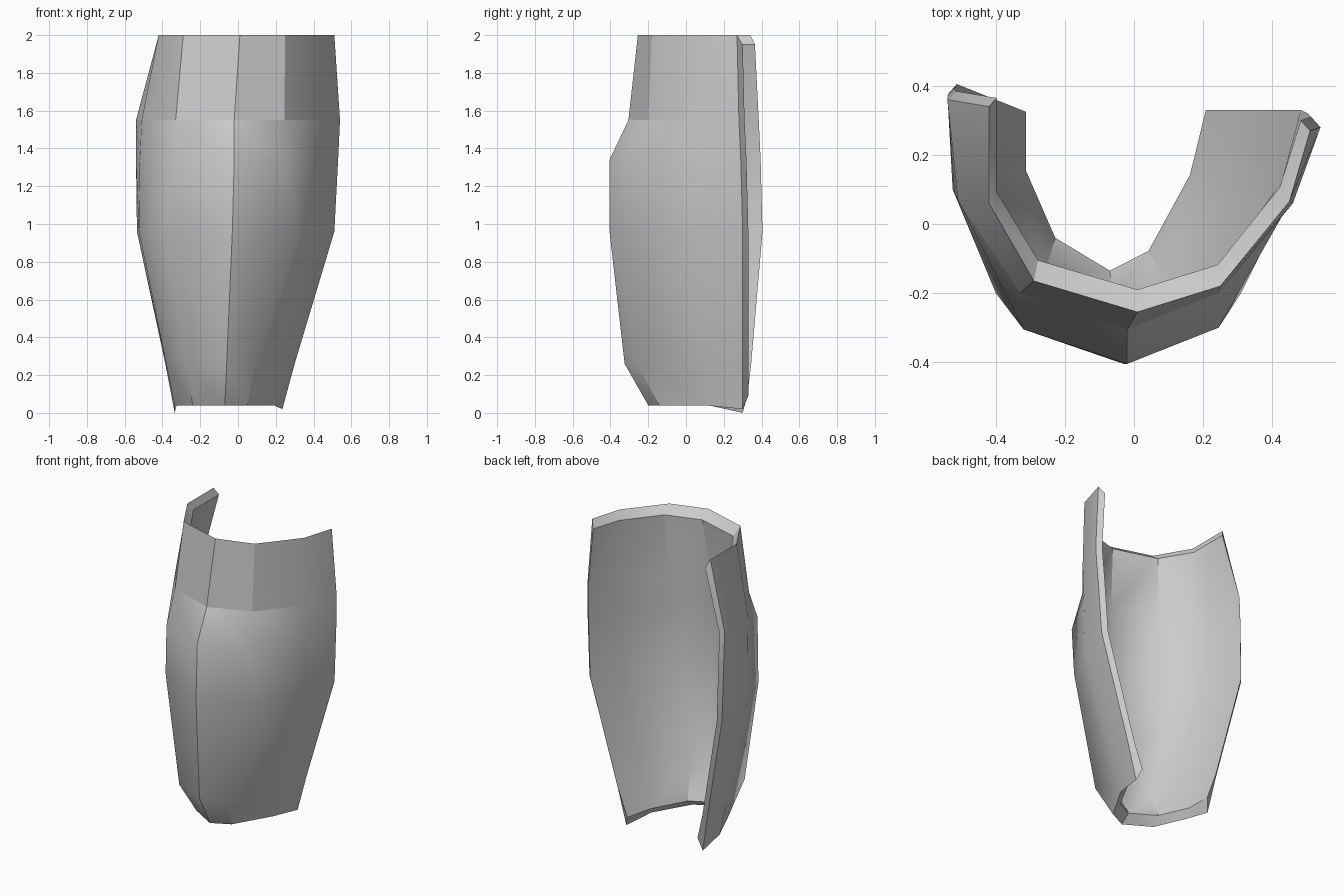
import bpy
import bmesh
import math

default_cube = bpy.data.objects.get("Cube")
if default_cube:
    bpy.data.objects.remove(default_cube, do_unlink=True)


def make_material(name, colour):
    material = bpy.data.materials.new(name)
    material.use_nodes = True
    material.diffuse_color = colour
    shader = material.node_tree.nodes["Principled BSDF"]
    shader.inputs["Base Color"].default_value = colour
    return material


# Outer cross-sections from top to bottom, each running from the
# right rear edge around the front ridge to the left rear edge
SECTIONS = [
    (2.00, [(-.42, .34), (-.42, .06), (-.29, -.165), (.01, -.255), (.25, -.18), (.45, .065), (.51, .27)]),
    (1.55, [(-.54, .36), (-.51, .07), (-.33, -.2), (-.02, -.305), (.245, -.2), (.46, .06), (.54, .28)]),
    (1.34, [(-.54, .37), (-.52, .09), (-.32, -.305), (-.02, -.405), (.245, -.3), (.45, .06), (.53, .29)]),
    (0.96, [(-.535, .38), (-.525, .1), (-.4, -.2), (-.03, -.405), (.31, -.2), (.44, .06), (.51, .3)]),
    (0.26, [(-.385, .32), (-.38, .11), (-.27, -.24), (-.06, -.325), (.09, -.26), (.25, .1), (.3, .3)]),
    (0.04, [(-.335, .3), (-.335, .12), (-.24, -.1), (-.07, -.2), (.05, -.14), (.19, .1), (.235, .3)]),
]

# Inward wall thickness at each column, and the extra depth behind the
# swelling at each row, which leaves the inside of the front plain
WALL = [(.022, .025), (.022, .035), (.012, .06), (0, .065), (-.008, .062), (-.028, .042), (-.027, .03)]
FRONT_PADDING = [0, 0, .09, .03, .04, 0]
FRONT_COLUMNS = (2, 3, 4)
RIM_BEVEL = 0.05


def outer_height(z, row, column):
    """Droop the bottom rear corners."""
    if row == len(SECTIONS) - 1:
        return {0: 0.0, len(WALL) - 1: 0.02}.get(column, z)
    return z


def inner_height(z, row):
    """Bevel the top and bottom rims toward the inside."""
    if row == 0:
        return z - RIM_BEVEL
    if row == len(SECTIONS) - 1:
        return z + RIM_BEVEL
    return z


def build_shell(name, material):
    bm = bmesh.new()
    outer, inner = [], []
    for r, (z, points) in enumerate(SECTIONS):
        outer_row, inner_row = [], []
        for c, ((x, y), (dx, dy)) in enumerate(zip(points, WALL)):
            padding = FRONT_PADDING[r] if c in FRONT_COLUMNS else 0
            outer_row.append(bm.verts.new((x, y, outer_height(z, r, c))))
            inner_row.append(bm.verts.new((x + dx, y + dy + padding, inner_height(z, r))))
        outer.append(outer_row)
        inner.append(inner_row)

    last_row, last_col = len(SECTIONS) - 1, len(WALL) - 1

    # Outer and inner walls
    for grid in (outer, inner):
        for r in range(last_row):
            for c in range(last_col):
                bm.faces.new((grid[r][c], grid[r + 1][c], grid[r + 1][c + 1], grid[r][c + 1]))

    # Top and bottom rims
    for r in (0, last_row):
        for c in range(last_col):
            bm.faces.new((outer[r][c], outer[r][c + 1], inner[r][c + 1], inner[r][c]))

    # Rear edges
    for c in (0, last_col):
        for r in range(last_row):
            bm.faces.new((outer[r][c], outer[r + 1][c], inner[r + 1][c], inner[r][c]))

    bmesh.ops.recalc_face_normals(bm, faces=bm.faces[:])

    # Rims and strong creases stay sharp
    for face in bm.faces:
        face.smooth = True
    for edge in bm.edges:
        edge.smooth = edge.calc_face_angle() < math.radians(30)

    # The swelling blends into the flanks, and the inside is smooth
    for grid, columns in ((outer, (2, 4)), (inner, range(1, last_col))):
        for r in range(1, last_row - 1):
            for c in columns:
                bm.edges.get((grid[r][c], grid[r + 1][c])).smooth = True

    # The collar above the swelling has a hard lower edge
    for c in range(last_col - 1):
        bm.edges.get((outer[1][c], outer[1][c + 1])).smooth = False

    mesh = bpy.data.meshes.new(name)
    bm.to_mesh(mesh)
    bm.free()
    mesh.materials.append(material)
    shell = bpy.data.objects.new(name, mesh)
    bpy.context.collection.objects.link(shell)


grey = make_material("plain grey", (0.6, 0.6, 0.6, 1.0))
build_shell("shin_guard_shell", grey)
